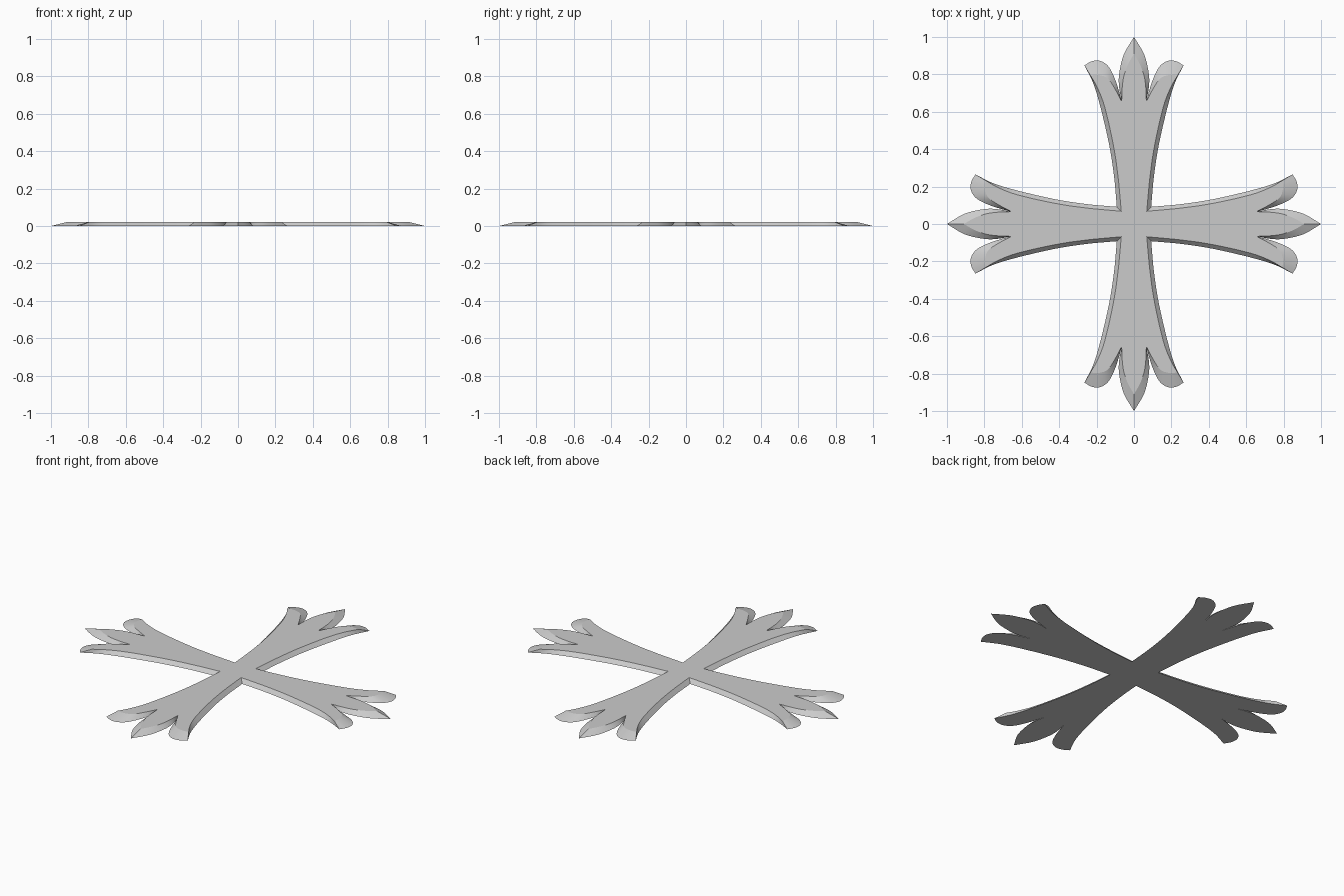
import bpy, bmesh, math
from mathutils import Vector, Matrix

if "Cube" in bpy.data.objects:
    bpy.data.objects.remove(bpy.data.objects["Cube"])

HEIGHT = 0.022

# Half-arm sections: (base x, base y, top x, top y), sampled as smooth curves
SIDE = [(0.092, 0.092, 0.068, 0.068), (0.106, 0.25, 0.085, 0.25),
        (0.132, 0.42, 0.110, 0.42), (0.178, 0.62, 0.155, 0.62),
        (0.217, 0.75, 0.194, 0.725), (0.265, 0.848, 0.232, 0.792)]
LOBE = [(0.265, 0.848, 0.232, 0.792), (0.225, 0.870, 0.206, 0.797),
        (0.180, 0.872, 0.172, 0.793), (0.135, 0.840, 0.140, 0.778),
        (0.098, 0.765, 0.109, 0.735), (0.066, 0.660, 0.066, 0.655)]
PETAL = [(0.066, 0.660, 0.066, 0.655), (0.080, 0.735, 0.062, 0.740),
         (0.079, 0.805, 0.053, 0.795), (0.055, 0.905, 0.031, 0.855),
         (0.0, 1.0, 0.0, 0.910)]


def smooth_curve(points, steps=5):
    """Catmull-Rom samples through the points, without the last one."""
    p = [Vector(q) for q in points]
    p = [p[0] * 2 - p[1]] + p + [p[-1] * 2 - p[-2]]
    out = []
    for i in range(1, len(p) - 2):
        a, b, c, d = p[i - 1:i + 3]
        for s in range(steps):
            t = s / steps
            out.append(0.5 * (2 * b + (c - a) * t + (2 * a - 5 * b + 4 * c - d) * t * t
                              + (3 * b - a - 3 * c + d) * t ** 3))
    return out


# Whole outline: mirror the half arm, then turn it four times
half = smooth_curve(SIDE) + smooth_curve(LOBE) + smooth_curve(PETAL)
tip = Vector(PETAL[-1])
mirrored = [Vector((-q[0], q[1], -q[2], q[3])) for q in reversed(half[1:])]
arm = half + [tip] + mirrored

bm = bmesh.new()
base, top = [], []
for k in range(4):
    turn = Matrix.Rotation(k * math.pi / 2, 3, 'Z')
    for q in arm:
        base.append(bm.verts.new(turn @ Vector((q[0], q[1], 0))))
        top.append(bm.verts.new(turn @ Vector((q[2], q[3], HEIGHT))))

# Sloped rim, flat face and flat back
n = len(base)
for i in range(n):
    j = (i + 1) % n
    bm.faces.new((base[i], base[j], top[j], top[i]))
caps = [bm.faces.new(top), bm.faces.new(list(reversed(base)))]
bm.normal_update()
bmesh.ops.triangulate(bm, faces=caps, ngon_method='EAR_CLIP')
bm.normal_update()

mesh = bpy.data.meshes.new("ornamental_cross")
bm.to_mesh(mesh)
bm.free()
cross = bpy.data.objects.new("ornamental_cross", mesh)
bpy.context.collection.objects.link(cross)
bpy.context.view_layer.objects.active = cross
cross.select_set(True)
bpy.ops.object.shade_smooth_by_angle(angle=math.radians(11))
